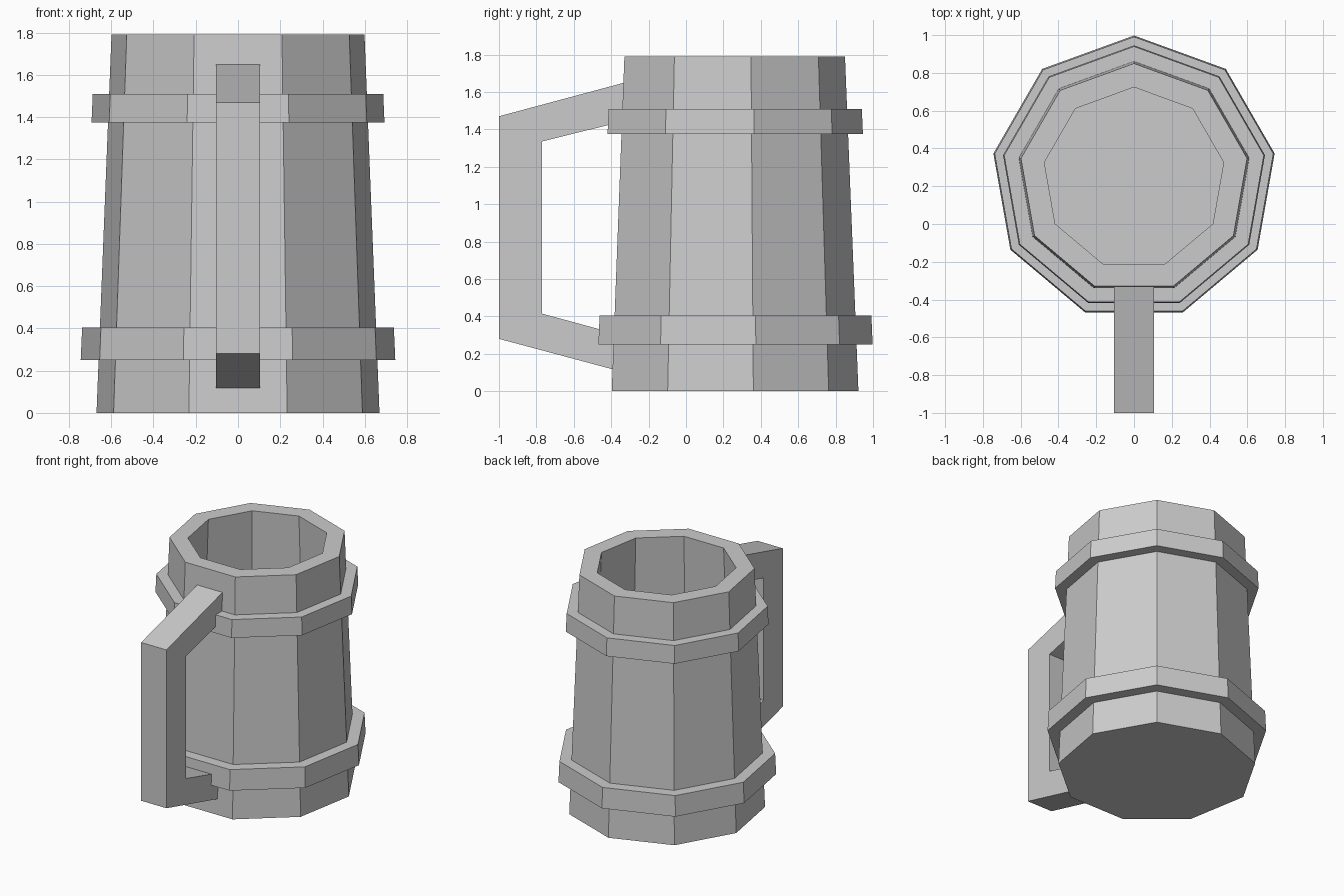
import bpy, bmesh, math

if "Cube" in bpy.data.objects:
    bpy.data.objects.remove(bpy.data.objects["Cube"])

SIDES = 9
CY = 0.242          # centre of the vessel in y


def mesh_object(name, bm):
    bmesh.ops.recalc_face_normals(bm, faces=bm.faces)
    me = bpy.data.meshes.new(name)
    bm.to_mesh(me)
    bm.free()
    ob = bpy.data.objects.new(name, me)
    bpy.context.collection.objects.link(ob)
    return ob


def lathe(name, profile, closed=False):
    """Stack nine-sided rings from (radius, z) points; cap the ends or join them."""
    bm = bmesh.new()
    rings = []
    for r, z in profile:
        ring = []
        for i in range(SIDES):
            a = math.pi / 2 + 2 * math.pi * i / SIDES
            ring.append(bm.verts.new((r * math.cos(a), CY + r * math.sin(a), z)))
        rings.append(ring)
    pairs = list(zip(rings, rings[1:]))
    if closed:
        pairs.append((rings[-1], rings[0]))
    else:
        bm.faces.new(rings[0])
        bm.faces.new(rings[-1])
    for lo, hi in pairs:
        for i in range(SIDES):
            j = (i + 1) % SIDES
            bm.faces.new((lo[i], lo[j], hi[j], hi[i]))
    return mesh_object(name, bm)


def body_radius(z):
    return 0.68 - 0.072 * z / 1.79


# Tapered hollow body: base, rim, inner wall, floor
lathe("mug_body", [(0.68, 0), (0.608, 1.79), (0.482, 1.79), (0.549, 0.12)])

# Two raised bands around the body
for name, z0, z1, r0, r1 in (("lower_band", 0.25, 0.405, 0.756, 0.749),
                             ("upper_band", 1.375, 1.51, 0.704, 0.698)):
    lathe(name, [(r0, z0), (r1, z1), (body_radius(z1) - 0.005, z1),
                 (body_radius(z0) - 0.005, z0)], closed=True)

# Angular handle: side profile extruded across x
profile = [(-0.31, 1.655), (-1.0, 1.47), (-1.0, 0.28), (-0.38, 0.114),
           (-0.37, 0.306), (-0.77, 0.415), (-0.77, 1.335), (-0.32, 1.447)]
bm = bmesh.new()
face = bm.faces.new([bm.verts.new((-0.105, y, z)) for y, z in profile])
ext = bmesh.ops.extrude_face_region(bm, geom=[face])
verts = [g for g in ext["geom"] if isinstance(g, bmesh.types.BMVert)]
bmesh.ops.translate(bm, verts=verts, vec=(0.21, 0, 0))
mesh_object("handle", bm)
